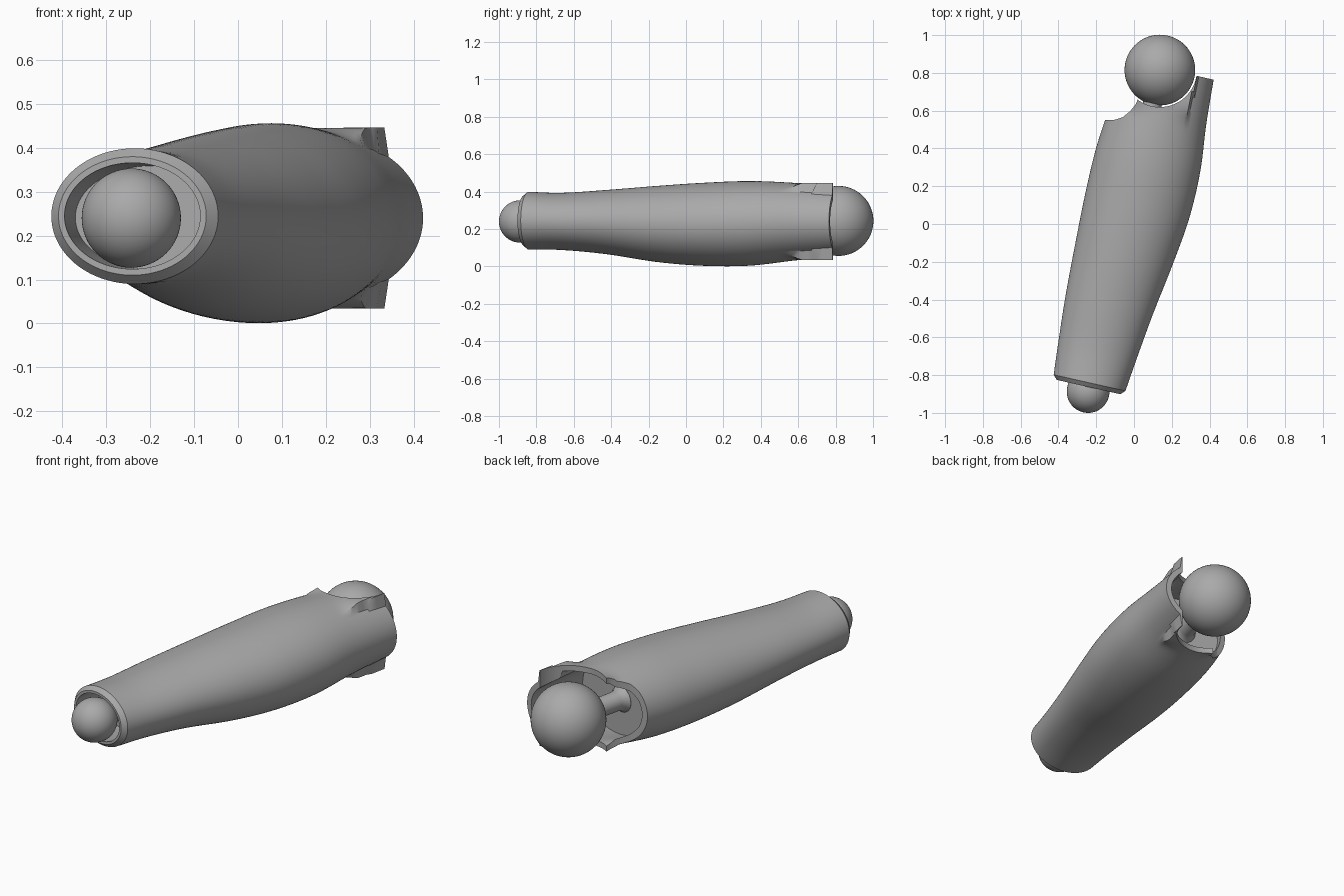
import bpy, bmesh, math
from mathutils import Vector

if "Cube" in bpy.data.objects:
    bpy.data.objects.remove(bpy.data.objects["Cube"])

grey = bpy.data.materials.new("plain grey")
grey.use_nodes = True
COLOR = (0.4, 0.4, 0.4, 1)
grey.diffuse_color = COLOR
grey.node_tree.nodes["Principled BSDF"].inputs["Base Color"].default_value = COLOR

# Limb frame: s runs along the limb, t across it
ALONG = Vector((0.22, 0.976, 0)).normalized()
ACROSS = Vector((0.976, -0.22, 0)).normalized()
UP = Vector((0, 0, 1))
SEGS = 112

# Shell stations: s, t min, t max, z min, z max
STATIONS = [
    (-0.90, -0.237, 0.147, 0.090, 0.400),
    (-0.70, -0.253, 0.170, 0.088, 0.393),
    (-0.45, -0.270, 0.202, 0.066, 0.408),
    (-0.15, -0.281, 0.249, 0.022, 0.431),
    (0.10, -0.287, 0.279, 0.003, 0.447),
    (0.35, -0.284, 0.281, 0.004, 0.456),
    (0.60, -0.260, 0.257, 0.032, 0.446),
    (0.86, -0.235, 0.242, 0.055, 0.425),
]


def slope(i, k):
    a, b = STATIONS[max(i - 1, 0)], STATIONS[min(i + 1, len(STATIONS) - 1)]
    return (b[k] - a[k]) / (b[0] - a[0])


def extents(s):
    """Smoothly interpolated shell limits at s."""
    i = max(j for j in range(len(STATIONS) - 1) if j == 0 or STATIONS[j][0] <= s)
    p, q = STATIONS[i], STATIONS[i + 1]
    h = q[0] - p[0]
    f = (s - p[0]) / h
    return [(2 * f**3 - 3 * f**2 + 1) * p[k] + (f**3 - 2 * f**2 + f) * h * slope(i, k)
            + (3 * f**2 - 2 * f**3) * q[k] + (f**3 - f**2) * h * slope(i + 1, k)
            for k in range(1, 5)]


def section(s, inset):
    """Oval ring with flat raised collars, top and bottom, near the socket."""
    left, right, low, high = extents(s)
    tc, zc = (left + right) / 2, (low + high) / 2
    a, b = (right - left) / 2 - inset, (high - low) / 2 - inset
    f = min(max((s - 0.56) / 0.12, 0), 1)
    weight = f * f * (3 - 2 * f)
    points = []
    for i in range(SEGS):
        ang = math.tau * i / SEGS
        t, dz = tc + a * math.cos(ang), b * math.sin(ang)
        if -0.14 < t < 0.155 - inset:
            flat = max(abs(dz), 0.206 - inset)
            dz = math.copysign(abs(dz) + weight * (flat - abs(dz)), dz)
        points.append(ALONG * s + ACROSS * t + UP * (zc + dz))
    return points


def finish(name, bm, angle=35):
    bmesh.ops.recalc_face_normals(bm, faces=bm.faces)
    mesh = bpy.data.meshes.new(name)
    bm.to_mesh(mesh)
    bm.free()
    ob = bpy.data.objects.new(name, mesh)
    bpy.context.collection.objects.link(ob)
    mesh.materials.append(grey)
    bpy.ops.object.select_all(action='DESELECT')
    ob.select_set(True)
    bpy.context.view_layer.objects.active = ob
    bpy.ops.object.shade_smooth_by_angle(angle=math.radians(angle))
    return ob


def loft(name, rings):
    bm = bmesh.new()
    loops = [[bm.verts.new(p) for p in ring] for ring in rings]
    for lo, hi in zip(loops, loops[1:]):
        n = len(lo)
        for i in range(n):
            bm.faces.new((lo[i], lo[(i + 1) % n], hi[(i + 1) % n], hi[i]))
    bm.faces.new(loops[0])
    bm.faces.new(loops[-1])
    return finish(name, bm)


def steps(a, b, n):
    return [a + (b - a) * i / n for i in range(n + 1)]


# Limb shell: front recess, chamfered rim, outer skin, rear recess
path = [(-0.72, 0.034), (-0.895, 0.034), (-0.895, 0.02)]
path += [(s, 0) for s in steps(-0.872, 0.838, 60)]
path += [(s, 0.03) for s in steps(0.838, 0.47, 16)]
shell = loft("limb_shell", [section(s, inset) for s, inset in path])

# Socket cutter: scooped side opening plus round clearance for the joint
BALL = Vector((0.137, 0.815, 0.243))
outline = [(-0.5, 0.55), (-0.145, 0.55), (-0.10, 0.552), (-0.06, 0.565),
           (-0.02, 0.598), (0.01, 0.635)]
for deg in steps(233, 350, 30):
    outline.append((BALL.x + 0.196 * math.cos(math.radians(deg)),
                    BALL.y + 0.196 * math.sin(math.radians(deg))))
outline += [(0.335, 1.1), (-0.5, 1.1)]
cutter = loft("socket_cutter", [[Vector((x, y, z)) for x, y in outline] for z in (-0.2, 0.7)])
cutter.hide_render = True
cutter.hide_set(True)
cut = shell.modifiers.new("socket", 'BOOLEAN')
cut.operation = 'DIFFERENCE'
cut.solver = 'EXACT'
cut.object = cutter

# Apply the cut and drop the cutter
bpy.context.view_layer.objects.active = shell
shell.select_set(True)
bpy.ops.object.modifier_apply(modifier="socket")
bpy.data.objects.remove(cutter)
bpy.ops.object.shade_smooth_by_angle(angle=math.radians(35))


def ball(name, center, radius):
    bm = bmesh.new()
    bmesh.ops.create_uvsphere(bm, u_segments=64, v_segments=32, radius=radius)
    bmesh.ops.translate(bm, verts=bm.verts, vec=center)
    finish(name, bm)


def rod(name, center, direction, profile):
    """Turned rod from a joint centre; profile is (distance, radius)."""
    loft(name, [[center + direction * d + (ACROSS * math.cos(a) + UP * math.sin(a)) * r
                 for a in steps(0, math.tau, 32)[:-1]] for d, r in profile])


# Joints and their rods
FRONT = Vector((-0.243, -0.887, 0.24))
ball("rear_ball_joint", BALL, 0.187)
ball("front_ball_joint", FRONT, 0.113)
rod("rear_rod", BALL, -ALONG, [(0.1, 0.05), (0.31, 0.05), (0.335, 0.056), (0.352, 0.068), (0.37, 0.068)])
rod("front_rod", FRONT, ALONG, [(0.05, 0.045), (0.22, 0.045)])
